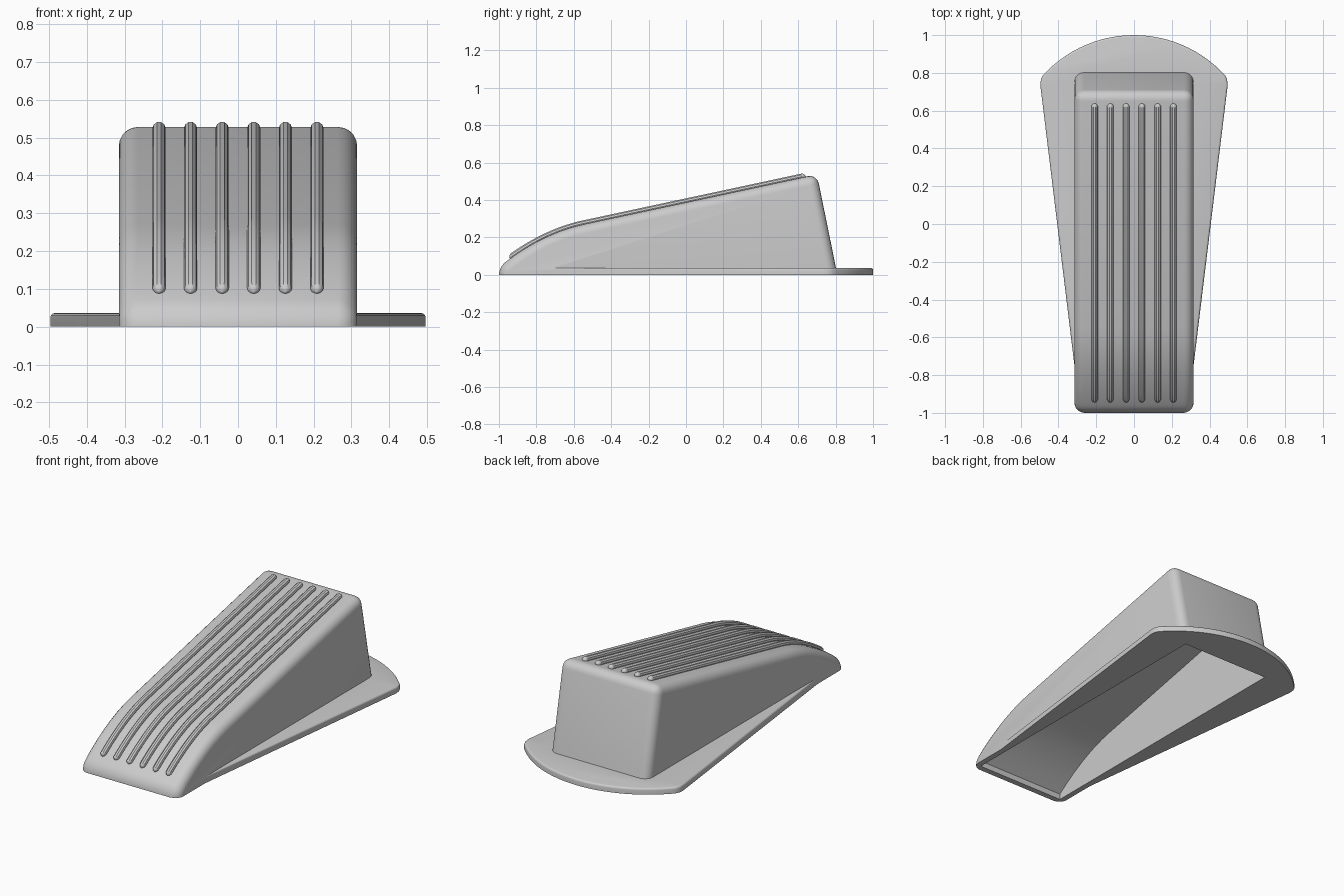
import bpy, bmesh, math
from mathutils import Vector

if "Cube" in bpy.data.objects:
    bpy.data.objects.remove(bpy.data.objects["Cube"], do_unlink=True)

grey = bpy.data.materials.new("grey rubber")
grey.use_nodes = True
COLOUR = (0.6, 0.6, 0.6, 1)
grey.diffuse_color = COLOUR
grey.node_tree.nodes["Principled BSDF"].inputs["Base Color"].default_value = COLOUR


def top(y):
    """Height of the sloping top: a straight ramp with a curved nose."""
    d = y + 0.55
    return 0.27 + 0.214 * d - (0.65 * d * d if d < 0 else 0)


def add_object(name, bm):
    bmesh.ops.recalc_face_normals(bm, faces=bm.faces)
    mesh = bpy.data.meshes.new(name)
    bm.to_mesh(mesh)
    bm.free()
    mesh.materials.append(grey)
    obj = bpy.data.objects.new(name, mesh)
    bpy.context.collection.objects.link(obj)
    return obj


def prism(points, offset):
    bm = bmesh.new()
    face = bm.faces.new([bm.verts.new(p) for p in points])
    new = bmesh.ops.extrude_face_region(bm, geom=[face])["geom"]
    bmesh.ops.translate(bm, vec=offset, verts=[v for v in new if isinstance(v, bmesh.types.BMVert)])
    bmesh.ops.recalc_face_normals(bm, faces=bm.faces)
    return bm


def wedge(half, inset, low):
    """Ramp-shaped solid, shrunk by the inset on its nose, top and back."""
    front = -1 + inset
    drop = inset * 1.05
    back = lambda z: 0.81 - 0.2 * z - inset
    ys = [front + (-0.55 - front) * i / 7 for i in range(8)]
    # Where the ramp meets the leaning back
    end = 0.7 - inset * 0.8
    outline = [(y, max(top(y) - drop, 0.004)) for y in ys] + [(end, top(end) - drop)]
    outline += [(back(low), low), (front, low)]
    return prism([(-half, y, z) for y, z in outline], (2 * half, 0, 0))


def combine(obj, other, operation):
    mod = obj.modifiers.new(operation.title(), "BOOLEAN")
    mod.operation, mod.object, mod.solver = operation, other, "EXACT"
    bpy.context.view_layer.objects.active = obj
    bpy.ops.object.modifier_apply(modifier=mod.name)
    bpy.data.objects.remove(other, do_unlink=True)


def smooth(obj):
    bpy.ops.object.select_all(action="DESELECT")
    obj.select_set(True)
    bpy.context.view_layer.objects.active = obj
    bpy.ops.object.shade_smooth_by_angle(angle=math.radians(32))


# Wedge body with rounded edges, trimmed flat at the floor
bm = wedge(0.315, 0, -0.2)
sharp = [e for e in bm.edges if e.calc_face_angle(0) > 0.4]
bmesh.ops.bevel(bm, geom=sharp, offset=0.05, segments=5, profile=0.5, affect="EDGES")
cut = bmesh.ops.bisect_plane(bm, geom=bm.verts[:] + bm.edges[:] + bm.faces[:],
                             plane_co=(0, 0, 0), plane_no=(0, 0, -1), clear_outer=True)
bmesh.ops.holes_fill(bm, edges=[e for e in bm.edges if e.is_boundary])
body = add_object("wedge_body", bm)

# Fan-shaped base plate with an arched back and softened corners
R = 0.652
half_arc = math.asin(0.462 / R)
arc = [(R * math.sin(half_arc * (1 - i / 12)), 1 - R + R * math.cos(half_arc * (1 - i / 12)))
       for i in range(25)]
corner = [(0.297, -0.9), (0.496, 0.735), (0.493, 0.765), (0.482, 0.788)]
outline = corner + arc + [(-x, y) for x, y in reversed(corner)]
bm = prism([(x, y, 0) for x, y in outline], (0, 0, 0.036))
rim = [e for e in bm.edges if all(v.co.z > 0.03 for v in e.verts)]
bmesh.ops.bevel(bm, geom=rim, offset=0.011, segments=3, profile=0.5, affect="EDGES")
plate = add_object("base_plate", bm)
combine(body, plate, "UNION")

# Hollow underside
cavity = add_object("cavity_cutter", wedge(0.282, 0.034, -0.1))
cavity.hide_render = True
combine(body, cavity, "DIFFERENCE")
smooth(body)

# Raised grip ribs with rounded ends, following the top
RADIUS = 0.0175
START, END = -0.942, 0.638
caps = [(0, 0.1), (0.002, 0.45), (0.006, 0.76), (0.011, 0.93)]
stations = [(START + d, r) for d, r in caps]
stations += [(START + 0.0175 + (-0.55 - START - 0.0175) * i / 12, 1) for i in range(13)]
stations += [(END - 0.0175, 1)] + [(END - d, r) for d, r in reversed(caps)]
for n in range(6):
    curve = bpy.data.curves.new("grip_rib", "CURVE")
    curve.dimensions = "3D"
    curve.bevel_depth = RADIUS
    curve.bevel_resolution = 3
    curve.use_fill_caps = True
    line = curve.splines.new("POLY")
    line.points.add(len(stations) - 1)
    for point, (y, r) in zip(line.points, stations):
        point.co = ((n - 2.5) * 0.0835, y, top(y) + 0.004, 1)
        point.radius = r
    curve.materials.append(grey)
    rib = bpy.data.objects.new(f"grip_rib_{n + 1}", curve)
    bpy.context.collection.objects.link(rib)
    bpy.ops.object.select_all(action="DESELECT")
    rib.select_set(True)
    bpy.context.view_layer.objects.active = rib
    bpy.ops.object.convert(target="MESH")
    smooth(bpy.context.view_layer.objects.active)
